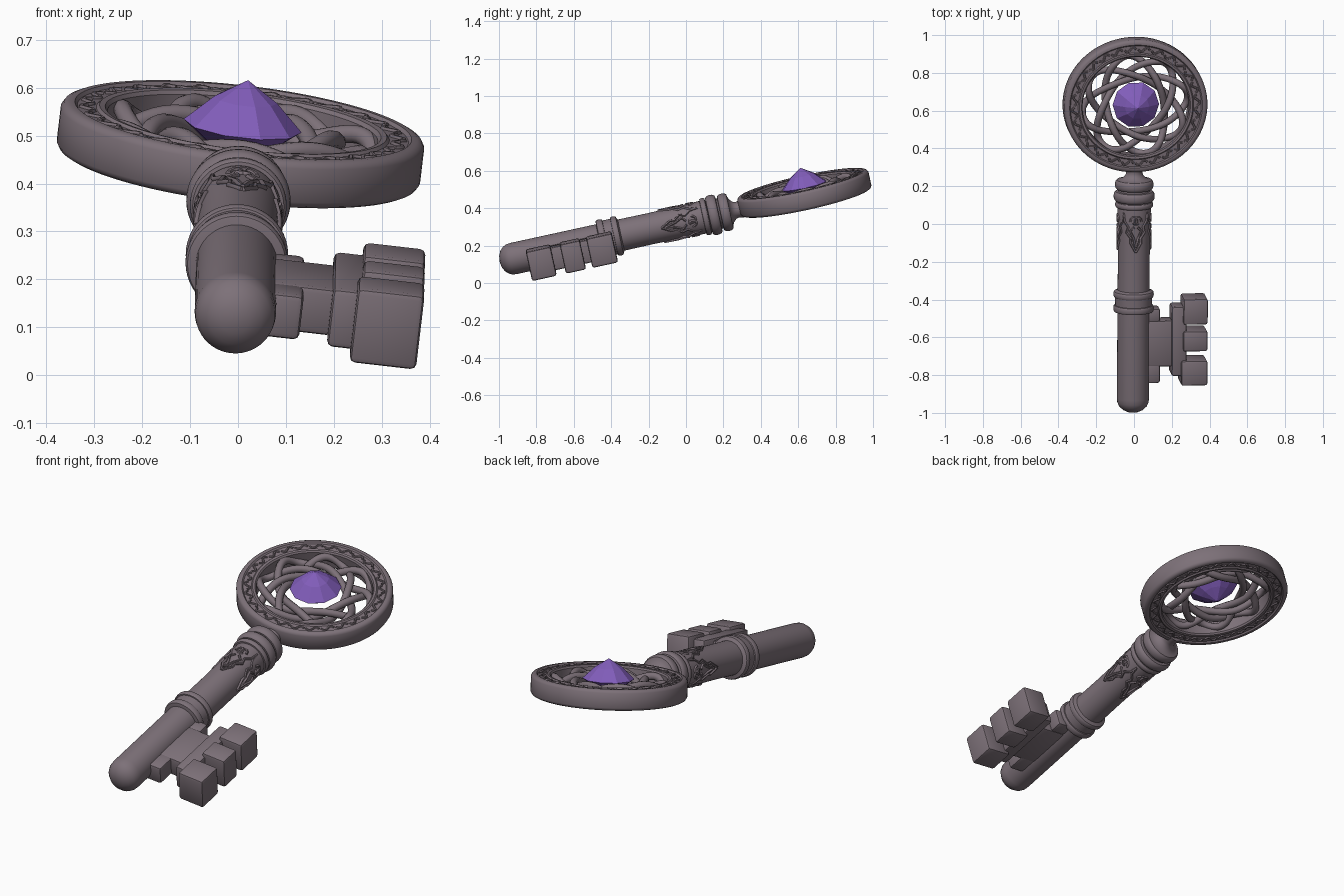
import bpy, bmesh, math
from math import sin, cos, pi, radians
from mathutils import Matrix, Vector

if "Cube" in bpy.data.objects:
    bpy.data.objects.remove(bpy.data.objects["Cube"])


def material(name, rgb):
    m = bpy.data.materials.new(name)
    m.diffuse_color = (*rgb, 1)
    m.use_nodes = True
    m.node_tree.nodes["Principled BSDF"].inputs["Base Color"].default_value = m.diffuse_color
    return m


METAL = material("mauve_grey_metal", (0.205, 0.165, 0.190))
PURPLE = material("purple_gem", (0.225, 0.112, 0.50))

# Pose of the whole key: tilted along its length, rolled slightly
POSE = (Matrix.Translation((0, 0, 0.332)) @ Matrix.Rotation(-0.006, 4, 'Z')
        @ Matrix.Rotation(radians(12.3), 4, 'X') @ Matrix.Rotation(radians(6.7), 4, 'Y'))
# Frame of the slightly oval head
HEAD = Matrix.Translation((0, 0.65, 0.012))
OVAL = HEAD @ Matrix.Diagonal((1, 0.94, 1, 1))


def finish(name, mesh, mat, local=Matrix(), smooth=35):
    mesh.transform(POSE @ local)
    mesh.materials.clear()
    mesh.materials.append(mat)
    ob = bpy.data.objects.new(name, mesh)
    bpy.context.collection.objects.link(ob)
    if smooth:
        bpy.ops.object.select_all(action='DESELECT')
        ob.select_set(True)
        bpy.context.view_layer.objects.active = ob
        bpy.ops.object.shade_smooth_by_angle(angle=radians(smooth))
    return ob


def from_bmesh(name, bm, mat, local=Matrix(), smooth=35):
    bmesh.ops.remove_doubles(bm, verts=bm.verts, dist=1e-5)
    bmesh.ops.recalc_face_normals(bm, faces=bm.faces)
    mesh = bpy.data.meshes.new(name)
    bm.to_mesh(mesh)
    bm.free()
    return finish(name, mesh, mat, local, smooth)


def lathe(name, profile, sides, mat, local=Matrix(), closed=False, smooth=35):
    """Turn (radius, height) points around z."""
    bm = bmesh.new()
    rows = [[bm.verts.new((r * cos(2 * pi * i / sides), r * sin(2 * pi * i / sides), h))
             for i in range(sides)] for r, h in profile]
    n = len(rows)
    for k in range(n if closed else n - 1):
        a, b = rows[k], rows[(k + 1) % n]
        for i in range(sides):
            j = (i + 1) % sides
            bm.faces.new((a[i], a[j], b[j], b[i]))
    bmesh.ops.dissolve_degenerate(bm, dist=1e-6, edges=bm.edges)
    return from_bmesh(name, bm, mat, local, smooth)


def tubes(name, paths, radius, cyclic, local=Matrix(), res=2):
    """Round tubes along several point paths."""
    cu = bpy.data.curves.new(name + "_path", 'CURVE')
    cu.dimensions = '3D'
    cu.bevel_depth = radius
    cu.bevel_resolution = res
    cu.use_fill_caps = True
    for pts in paths:
        sp = cu.splines.new('POLY')
        sp.points.add(len(pts) - 1)
        for p, co in zip(sp.points, pts):
            p.co = (*co, 1)
        sp.use_cyclic_u = cyclic
    tmp = bpy.data.objects.new(name + "_tmp", cu)
    bpy.context.collection.objects.link(tmp)
    dg = bpy.context.evaluated_depsgraph_get()
    mesh = bpy.data.meshes.new_from_object(tmp.evaluated_get(dg))
    bpy.data.objects.remove(tmp)
    return finish(name, mesh, METAL, local, 60)


def bead(y, r, half, base):
    """Rounded moulding points for the turned shaft."""
    return [(base + (r - base) * sin(pi * k / 8) ** 0.6, y - half * cos(pi * k / 8))
            for k in range(9)]


# Turned shaft with round tip, collar, beads and neck (z turned onto y)
ALONG = Matrix.Rotation(radians(-90), 4, 'X')
profile = [(0, -1.02), (0.03, -1.016), (0.055, -1.004), (0.074, -0.985), (0.083, -0.965),
           (0.085, -0.94), (0.085, -0.475)]
profile += bead(-0.455, 0.107, 0.018, 0.097) + bead(-0.378, 0.107, 0.016, 0.098)
profile += [(0.085, -0.355), (0.084, -0.2), (0.086, 0.0), (0.089, 0.085)]
profile += bead(0.107, 0.101, 0.015, 0.088) + bead(0.152, 0.109, 0.028, 0.084)
profile += bead(0.215, 0.102, 0.027, 0.08)
profile += [(0.062, 0.25), (0.047, 0.265), (0.043, 0.28), (0.046, 0.30), (0.05, 0.325), (0, 0.33)]
lathe("shaft", profile, 48, METAL, ALONG)

# Leaf scrollwork wrapped round the upper shaft, four times
leaf = [(-0.068, 0.075), (-0.062, 0.03), (-0.04, 0.0), (-0.05, -0.03), (-0.026, -0.06),
        (-0.028, -0.085), (0, -0.135)]
curl = [(-0.008 - 0.022 * cos(t * 0.55) * (1 - t / 14), 0.03 + 0.03 * sin(t * 0.55) * (1 - t / 14))
        for t in range(11)]
vein = [(0, -0.11), (-0.012, -0.06), (-0.03, -0.02), (-0.01, 0.0)]
scrolls = []
for q in range(4):
    for side in (-1, 1):
        for line in (leaf, curl, vein):
            scrolls.append([(0.087 * sin(q * pi / 2 + side * u / 0.086), y,
                             0.087 * cos(q * pi / 2 + side * u / 0.086)) for u, y in line])
tubes("shaft_scrollwork", scrolls, 0.0065, False, res=1)

# Oval head rim with a shallow channel on both faces
half = [(0.284, 0.0), (0.284, 0.040), (0.290, 0.048), (0.302, 0.050), (0.308, 0.044),
        (0.348, 0.044), (0.354, 0.051), (0.366, 0.051), (0.376, 0.046), (0.382, 0.036)]
rim = half + [(r, -h) for r, h in reversed(half[1:])]
lathe("head_rim", rim, 96, METAL, OVAL, closed=True)

# Small engraved waves in the rim channel
waves = []
for face in (-1, 1):
    for i in range(28):
        a0 = 2 * pi * i / 28
        waves.append([((0.328 + 0.013 * sin(k * 1.05)) * cos(a0 + k * 0.032),
                       (0.328 + 0.013 * sin(k * 1.05)) * sin(a0 + k * 0.032),
                       face * 0.044) for k in range(7)])
tubes("rim_scrollwork", waves, 0.006, False, OVAL, res=1)

# Interlaced oval strands that frame the gem
strands = []
N = 4
for i in range(N):
    turn = Matrix.Rotation(pi * i / N + 0.2, 3, 'Z')
    strands.append([turn @ Vector((0.285 * cos(t), 0.152 * sin(t), 0.006 + 0.02 * sin(4 * t)))
                    for t in [2 * pi * k / 72 for k in range(72)]])
tubes("head_strands", strands, 0.019, True, OVAL, res=3)

# Faceted gem
lathe("gem", [(0, 0.098), (0.066, 0.056), (0.124, 0.0), (0.07, -0.042), (0, -0.085)], 10, PURPLE,
      HEAD @ Matrix.Translation((0, 0.008, 0.038)), smooth=0)

# Key bit: x0, x1, y0, y1, thickness
blocks = [(0.05, 0.21, -0.77, -0.52, 0.10),     # web
          (0.05, 0.14, -0.53, -0.455, 0.095),   # upper stub
          (0.05, 0.14, -0.86, -0.75, 0.095),    # lower stub
          (0.20, 0.28, -0.82, -0.445, 0.125),   # spine
          (0.26, 0.39, -0.54, -0.40, 0.16),     # teeth
          (0.26, 0.39, -0.685, -0.575, 0.16),
          (0.25, 0.39, -0.87, -0.735, 0.16)]
bm = bmesh.new()
for x0, x1, y0, y1, t in blocks:
    box = Matrix.Translation(((x0 + x1) / 2, (y0 + y1) / 2, -0.016)) @ Matrix.Diagonal(
        (x1 - x0, y1 - y0, t, 1))
    bmesh.ops.create_cube(bm, size=1, matrix=box)
bmesh.ops.bevel(bm, geom=list(bm.edges), offset=0.012, segments=2, profile=0.5, affect='EDGES')
from_bmesh("key_bit", bm, METAL)
